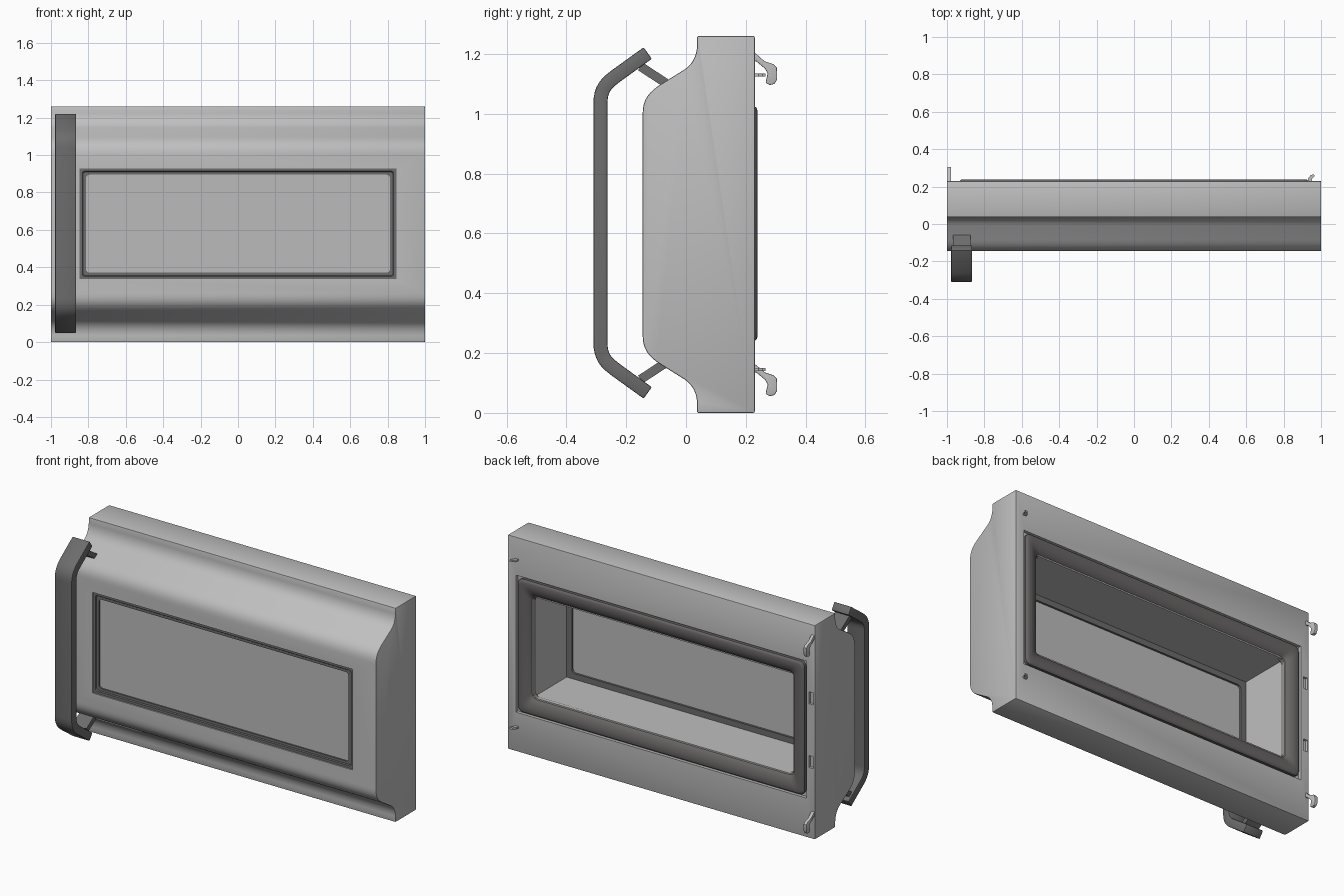
import bpy, bmesh, math
from mathutils import Vector
from mathutils.geometry import interpolate_bezier

if "Cube" in bpy.data.objects:
    bpy.data.objects.remove(bpy.data.objects["Cube"], do_unlink=True)


def material(name, colour):
    m = bpy.data.materials.new(name)
    m.use_nodes = True
    m.diffuse_color = (*colour, 1)
    m.node_tree.nodes["Principled BSDF"].inputs["Base Color"].default_value = (*colour, 1)
    return m


BODY = material("light grey metal", (0.52, 0.52, 0.52))
DARK = material("dark grey plastic", (0.15, 0.15, 0.15))
RUBBER = material("dark seal rubber", (0.14, 0.13, 0.13))
GLASS = material("grey glass", (0.50, 0.50, 0.50))

MID = 0.63      # height of the door centre
WIN = 0.633     # height of the window centre


def finish(name, bm, mat):
    bmesh.ops.recalc_face_normals(bm, faces=bm.faces)
    mesh = bpy.data.meshes.new(name)
    bm.to_mesh(mesh)
    bm.free()
    ob = bpy.data.objects.new(name, mesh)
    bpy.context.collection.objects.link(ob)
    mesh.materials.append(mat)
    return ob


def activate(ob):
    bpy.ops.object.select_all(action='DESELECT')
    ob.select_set(True)
    bpy.context.view_layer.objects.active = ob


def apply(ob, kind, **settings):
    activate(ob)
    mod = ob.modifiers.new(kind.lower(), kind)
    for key, value in settings.items():
        setattr(mod, key, value)
    bpy.ops.object.modifier_apply(modifier=mod.name)


def smooth(ob):
    activate(ob)
    bpy.ops.object.shade_smooth_by_angle(angle=math.radians(35))


def prism(name, pts, direction, mat):
    """Extrude a closed outline of 3D points."""
    bm = bmesh.new()
    face = bm.faces.new([bm.verts.new(p) for p in pts])
    new = bmesh.ops.extrude_face_region(bm, geom=[face])["geom"]
    bmesh.ops.translate(bm, vec=direction, verts=[v for v in new if isinstance(v, bmesh.types.BMVert)])
    return finish(name, bm, mat)


def side_prism(name, pts, x0, x1, mat):
    return prism(name, [(x0, y, z) for y, z in pts], (x1 - x0, 0, 0), mat)


def bezier(a, b, c, d, n=9):
    return [(p.x, p.y) for p in interpolate_bezier(*[Vector(q) for q in (a, b, c, d)], n)]


def strip(path, t):
    """Outline of a flat bar following a path."""
    pts = [Vector(p) for p in path]
    left, right = [], []
    for i, p in enumerate(pts):
        d = (pts[min(i + 1, len(pts) - 1)] - pts[max(i - 1, 0)]).normalized()
        n = Vector((-d.y, d.x)) * t / 2
        left.append(p + n)
        right.append(p - n)
    return left + right[::-1]


def rounded_rect(hx, hz, r, y, n=5):
    pts = []
    for k, (sx, sz) in enumerate(((1, 1), (-1, 1), (-1, -1), (1, -1))):
        for i in range(n):
            a = math.pi / 2 * (k + i / (n - 1))
            pts.append((sx * (hx - r) + r * math.cos(a), y, WIN + sz * (hz - r) + r * math.sin(a)))
    return pts


def ring(name, sections, mat):
    """Closed frame lofted through rounded rectangles."""
    bm = bmesh.new()
    loops = [[bm.verts.new(p) for p in rounded_rect(*s)] for s in sections]
    for k, a in enumerate(loops):
        b = loops[(k + 1) % len(loops)]
        for i in range(len(a)):
            j = (i + 1) % len(a)
            bm.faces.new((a[i], a[j], b[j], b[i]))
    ob = finish(name, bm, mat)
    smooth(ob)
    return ob


def box(name, lo, hi, mat):
    (x0, y0, z0), (x1, y1, z1) = lo, hi
    return prism(name, [(x0, y0, z0), (x1, y0, z0), (x1, y0, z1), (x0, y0, z1)], (0, y1 - y0, 0), mat)


# Door body: bulged profile swept across the width
upper = [(0.23, 2 * MID), (0.037, 2 * MID)]
upper += bezier((0.037, 1.225), (0.035, 1.19), (0.02, 1.165), (-0.005, 1.148))
upper += bezier((-0.085, 1.098), (-0.122, 1.074), (-0.145, 1.05), (-0.145, 1.0))
profile = upper + [(y, 2 * MID - z) for y, z in reversed(upper)]
body = side_prism("door_body", profile, -1, 1, BODY)
apply(body, 'BEVEL', width=0.005, segments=2, limit_method='ANGLE', angle_limit=math.radians(40))

# Window opening, seal recess and latch slots
cuts = [box("window_cut", (-0.847, -0.3, 0.337), (0.847, 0.4, 0.929), BODY),
        box("seal_cut", (-0.945, 0.212, 0.23), (0.945, 0.4, 1.036), BODY)]
for z in (0.45, 0.825):
    cuts.append(box("slot_cut", (-0.99, 0.215, z - 0.035), (-0.962, 0.4, z + 0.035), BODY))
for cutter in cuts:
    apply(body, 'BOOLEAN', operation='DIFFERENCE', solver='EXACT', object=cutter)
    bpy.data.objects.remove(cutter, do_unlink=True)
smooth(body)

# Front window frame and pane
ring("window_frame", [(0.847, 0.296, 0.002, -0.138), (0.832, 0.281, 0.01, -0.138),
                      (0.828, 0.277, 0.012, -0.132), (0.813, 0.262, 0.02, -0.132),
                      (0.813, 0.262, 0.02, -0.10), (0.847, 0.296, 0.002, -0.10)], DARK)
prism("window_pane", rounded_rect(0.814, 0.263, 0.02, -0.124), (0, 0.012, 0), GLASS)

# Rear seal with a rounded lip
ring("rear_seal", [(0.932, 0.392, 0.03, 0.211), (0.932, 0.392, 0.03, 0.229), (0.927, 0.387, 0.03, 0.236),
                   (0.918, 0.378, 0.03, 0.239), (0.895, 0.352, 0.03, 0.238), (0.872, 0.326, 0.03, 0.230),
                   (0.855, 0.306, 0.03, 0.216), (0.846, 0.296, 0.03, 0.197), (0.846, 0.296, 0.03, 0.190),
                   (0.86, 0.31, 0.03, 0.190), (0.86, 0.31, 0.03, 0.211)], RUBBER)

# Handle bar, bent at both ends
top = [(-0.128, 1.203), (-0.232, 1.128)]
top += bezier((-0.245, 1.118), (-0.272, 1.098), (-0.286, 1.075), (-0.286, 1.035), 8)
handle = side_prism("handle_bar", strip(top + [(y, 1.27 - z) for y, z in reversed(top)], 0.047),
                    -0.978, -0.866, DARK)
apply(handle, 'BEVEL', width=0.004, segments=2, limit_method='ANGLE', angle_limit=math.radians(50))
smooth(handle)

# Handle posts
post = [(-0.152, 1.158), (-0.045, 1.088)]
side_prism("handle_post_upper", strip(post, 0.03), -0.967, -0.875, DARK)
side_prism("handle_post_lower", strip([(y, 1.27 - z) for y, z in post], 0.03), -0.967, -0.875, DARK)

# Latch hooks and locating pins on the back
hook = [(0.22, 1.207), (0.235, 1.2), (0.262, 1.176), (0.292, 1.166), (0.304, 1.154), (0.305, 1.115),
        (0.296, 1.1), (0.28, 1.096), (0.266, 1.104), (0.273, 1.135), (0.265, 1.15), (0.235, 1.175), (0.22, 1.178)]
pin = [(0.928, 0.22), (0.932, 0.245), (0.945, 0.262), (0.962, 0.266), (0.966, 0.255), (0.953, 0.243), (0.95, 0.22)]
for level, drop, pin_z in (("upper", 0, 1.13), ("lower", 1.04, 0.145)):
    ob = side_prism("latch_hook_" + level, [(y, z - drop) for y, z in hook], -0.997, -0.978, BODY)
    apply(ob, 'BEVEL', width=0.003, segments=2, limit_method='ANGLE', angle_limit=math.radians(50))
    smooth(ob)
    prism("locating_pin_" + level, [(x, y, pin_z - 0.005) for x, y in pin], (0, 0, 0.01), BODY)
